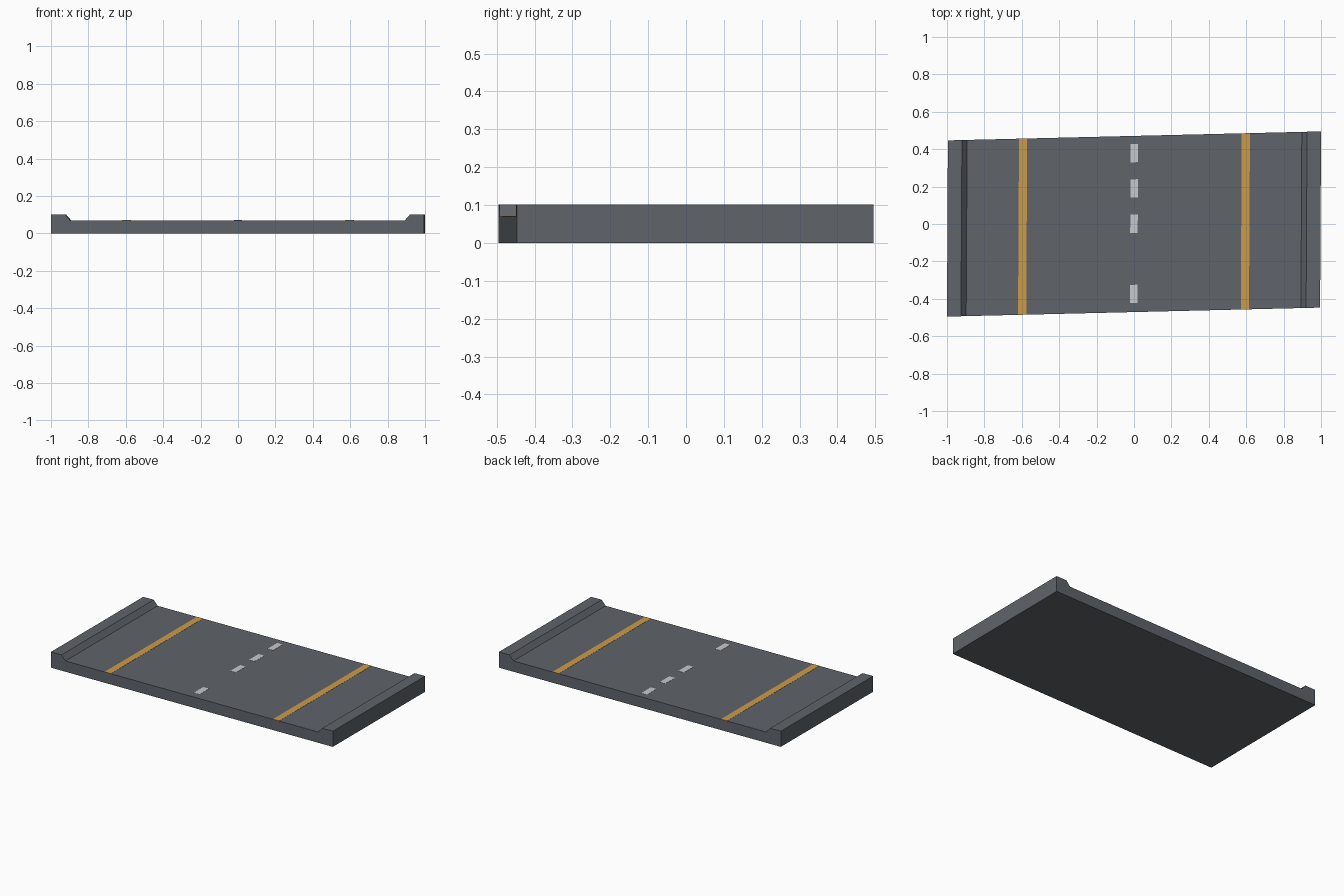
import bpy, bmesh

if "Cube" in bpy.data.objects:
    bpy.data.objects.remove(bpy.data.objects["Cube"])

def material(name, rgb):
    m = bpy.data.materials.new(name)
    m.diffuse_color = (*rgb, 1)
    m.use_nodes = True
    m.node_tree.nodes["Principled BSDF"].inputs["Base Color"].default_value = m.diffuse_color
    return m

asphalt = material("asphalt grey", (0.115, 0.128, 0.145))
yellow = material("lane yellow", (0.60, 0.33, 0.07))
white = material("dash white", (0.57, 0.59, 0.61))

def skew(u, v, z):
    # the whole tile is a slightly sheared rectangle
    return (0.9975 * u + 0.0053 * v, v + 0.024 * u, z)

def extrude(name, profile, v0, v1, mat):
    """Sweep an x/z profile from v0 to v1 along the road."""
    bm = bmesh.new()
    front, back = [[bm.verts.new(skew(x, v, z)) for x, z in profile] for v in (v0, v1)]
    bm.faces.new(front)
    bm.faces.new(back[::-1])
    for i in range(len(profile)):
        j = (i + 1) % len(profile)
        bm.faces.new((front[i], back[i], back[j], front[j]))
    bmesh.ops.recalc_face_normals(bm, faces=bm.faces)
    me = bpy.data.meshes.new(name)
    bm.to_mesh(me)
    bm.free()
    me.materials.append(mat)
    ob = bpy.data.objects.new(name, me)
    bpy.context.collection.objects.link(ob)

TOP, DECK, HALF = 0.102, 0.07, 0.471

# road slab with a raised, chamfered kerb on each side
right = [(1, 0), (1, TOP), (0.925, TOP), (0.897, DECK)]
extrude("road_slab", right + [(-x, z) for x, z in reversed(right)], -HALF, HALF, asphalt)

def paint(name, x0, x1, v0, v1, mat):
    z0, z1 = DECK - 0.001, DECK + 0.001
    extrude(name, [(x0, z0), (x1, z0), (x1, z1), (x0, z1)], v0, v1, mat)

# yellow edge lines
for side, s in (("left", -1), ("right", 1)):
    paint(side + "_edge_line", s * 0.597 - 0.022, s * 0.597 + 0.022, -HALF, HALF, yellow)

# white centre dashes (one is worn away)
for i, v in enumerate((-0.374, 0.001, 0.19, 0.379)):
    paint(f"centre_dash_{i + 1}", -0.02, 0.02, v - 0.049, v + 0.049, white)
